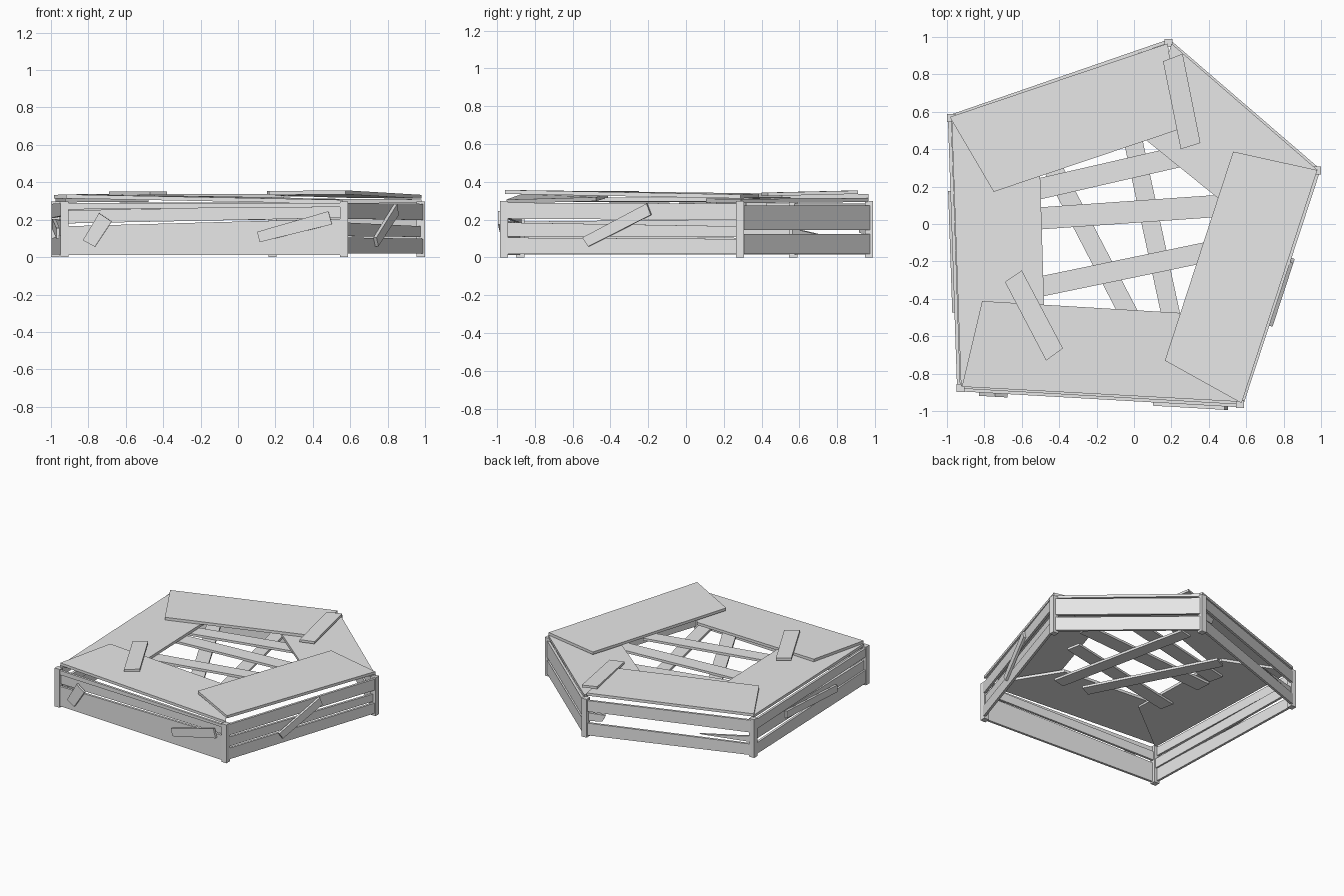
import bpy, bmesh
from mathutils import Vector

cube = bpy.data.objects.get("Cube")
if cube:
    bpy.data.objects.remove(cube, do_unlink=True)

grey = bpy.data.materials.new("plain grey")
grey.use_nodes = True
grey.diffuse_color = (0.8, 0.8, 0.8, 1)
grey.node_tree.nodes["Principled BSDF"].inputs["Base Color"].default_value = (0.8, 0.8, 0.8, 1)


def slab(name, quad, depth):
    """Board made from a four-cornered face pushed along the depth vector."""
    bm = bmesh.new()
    base = [bm.verts.new(Vector(p)) for p in quad]
    far = [bm.verts.new(Vector(p) + Vector(depth)) for p in quad]
    bm.faces.new(base)
    bm.faces.new(far)
    for i in range(4):
        j = (i + 1) % 4
        bm.faces.new((base[i], base[j], far[j], far[i]))
    bmesh.ops.recalc_face_normals(bm, faces=bm.faces)
    mesh = bpy.data.meshes.new(name)
    bm.to_mesh(mesh)
    bm.free()
    mesh.materials.append(grey)
    obj = bpy.data.objects.new(name, mesh)
    bpy.context.collection.objects.link(obj)
    return obj


def strip(name, a, b, width, z, thick=0.018):
    """Flat lath between two plan points."""
    a, b = Vector((*a, z)), Vector((*b, z))
    d = (b - a).normalized()
    side = Vector((-d.y, d.x, 0)) * width / 2
    return slab(name, (a - side, b - side, b + side, a + side), (0, 0, thick))


# Corner posts, running anticlockwise from the front right-hand corner
corners = [(-0.928, -0.877), (0.567, -0.962), (0.977, 0.286), (0.185, 0.968), (-0.977, 0.567)]
for i, (x, y) in enumerate(corners):
    r = 0.022
    slab(f"corner_post_{i + 1}",
         [(x - r, y - r, 0), (x + r, y - r, 0), (x + r, y + r, 0), (x - r, y + r, 0)], (0, 0, 0.298))


def wall_board(name, wall, profile, offset=0.0, thick=0.018):
    """Board on a wall; profile holds (distance along wall 0-1, height)."""
    a = Vector((*corners[wall], 0))
    b = Vector((*corners[(wall + 1) % 5], 0))
    d = (b - a).normalized()
    out = Vector((d.y, -d.x, 0))
    quad = [a.lerp(b, s) + out * offset + Vector((0, 0, z)) for s, z in profile]
    return slab(name, quad, out * thick)


# Wall boards: lower-left, lower-right, upper-right, upper-left heights
walls = {
    "front": [(0.012, 0.012, 0.205, 0.165), (0.18, 0.21, 0.275, 0.25), (0.255, 0.268, 0.288, 0.29)],
    "left": [(0.018, 0.018, 0.098, 0.105), (0.112, 0.108, 0.165, 0.185), (0.205, 0.198, 0.285, 0.29)],
    "back_left": [(0.018, 0.018, 0.125, 0.125), (0.145, 0.145, 0.275, 0.275)],
    "back": [(0.015, 0.015, 0.10, 0.11), (0.20, 0.19, 0.285, 0.285)],
    "right": [(0.015, 0.015, 0.12, 0.10), (0.125, 0.115, 0.19, 0.205), (0.21, 0.22, 0.288, 0.285)],
}
for w, (side, boards) in enumerate(walls.items()):
    for k, (z0, z1, z2, z3) in enumerate(boards):
        inset = -0.012 if len(boards) == 3 and k == 1 else 0.0
        wall_board(f"{side}_wall_board_{k + 1}", w,
                   [(0.005, z0), (0.995, z1), (0.995, z2), (0.005, z3)], inset)

# Broken ends left in the gap of the back wall
wall_board("back_broken_board_1", 3, [(0.0, 0.12), (0.10, 0.13), (0.12, 0.18), (0.0, 0.185)], -0.012)
wall_board("back_broken_board_2", 3, [(0.68, 0.125), (1.0, 0.11), (1.0, 0.16), (0.95, 0.15)], -0.012)

# Crooked patches nailed outside the walls
wall_board("front_short_patch", 0, [(0.067, 0.09), (0.11, 0.055), (0.17, 0.19), (0.125, 0.235)], 0.018)
wall_board("front_long_patch", 0, [(0.70, 0.08), (0.958, 0.175), (0.945, 0.245), (0.69, 0.135)], 0.018)
wall_board("left_patch", 1, [(0.365, 0.058), (0.63, 0.225), (0.612, 0.285), (0.34, 0.105)], 0.018)
wall_board("right_patch", 4, [(0.27, 0.15), (0.72, 0.10), (0.72, 0.155), (0.27, 0.205)], 0.012)

# Wide overlapping boards around the top
top_boards = {
    "right_top_board": [(-0.975, 0.56, 0.295), (-0.925, -0.87, 0.293), (-0.478, -0.52, 0.295), (-0.505, 0.36, 0.295)],
    "front_top_board": [(-0.92, -0.87, 0.314), (0.56, -0.95, 0.285), (0.24, -0.475, 0.298), (-0.812, -0.412, 0.316)],
    "back_left_top_board": [(0.98, 0.29, 0.288), (0.20, 0.965, 0.293), (0.06, 0.452, 0.294), (0.49, 0.105, 0.29)],
    "back_top_board": [(0.18, 0.965, 0.314), (-0.985, 0.572, 0.312), (-0.75, 0.172, 0.316), (0.245, 0.507, 0.316)],
    "left_top_board": [(0.575, -0.958, 0.336), (0.98, 0.288, 0.312), (0.53, 0.387, 0.318), (0.165, -0.73, 0.332)],
}
for name, quad in top_boards.items():
    slab(name, quad, (0, 0, 0.021))

# Short cleats lying on the top boards
slab("front_top_cleat", [(-0.47, -0.73, 0.333), (-0.38, -0.665, 0.333), (-0.60, -0.248, 0.333),
                         (-0.69, -0.31, 0.333)], (0, 0, 0.018))
slab("back_top_cleat", [(0.25, 0.40, 0.325), (0.355, 0.433, 0.325), (0.26, 0.91, 0.336),
                        (0.155, 0.87, 0.336)], (0, 0, 0.018))

# Crossed laths across the central opening
strip("cross_lath_1", (-0.62, 0.162), (0.30, 0.373), 0.112, 0.274)
strip("cross_lath_2", (-0.62, 0.022), (0.53, 0.102), 0.118, 0.274)
strip("cross_lath_3", (-0.60, -0.355), (0.44, -0.14), 0.108, 0.274)
strip("long_lath_1", (-0.025, 0.54), (0.215, -0.57), 0.10, 0.256)
strip("long_lath_2", (-0.475, 0.38), (0.0, -0.535), 0.10, 0.256)
